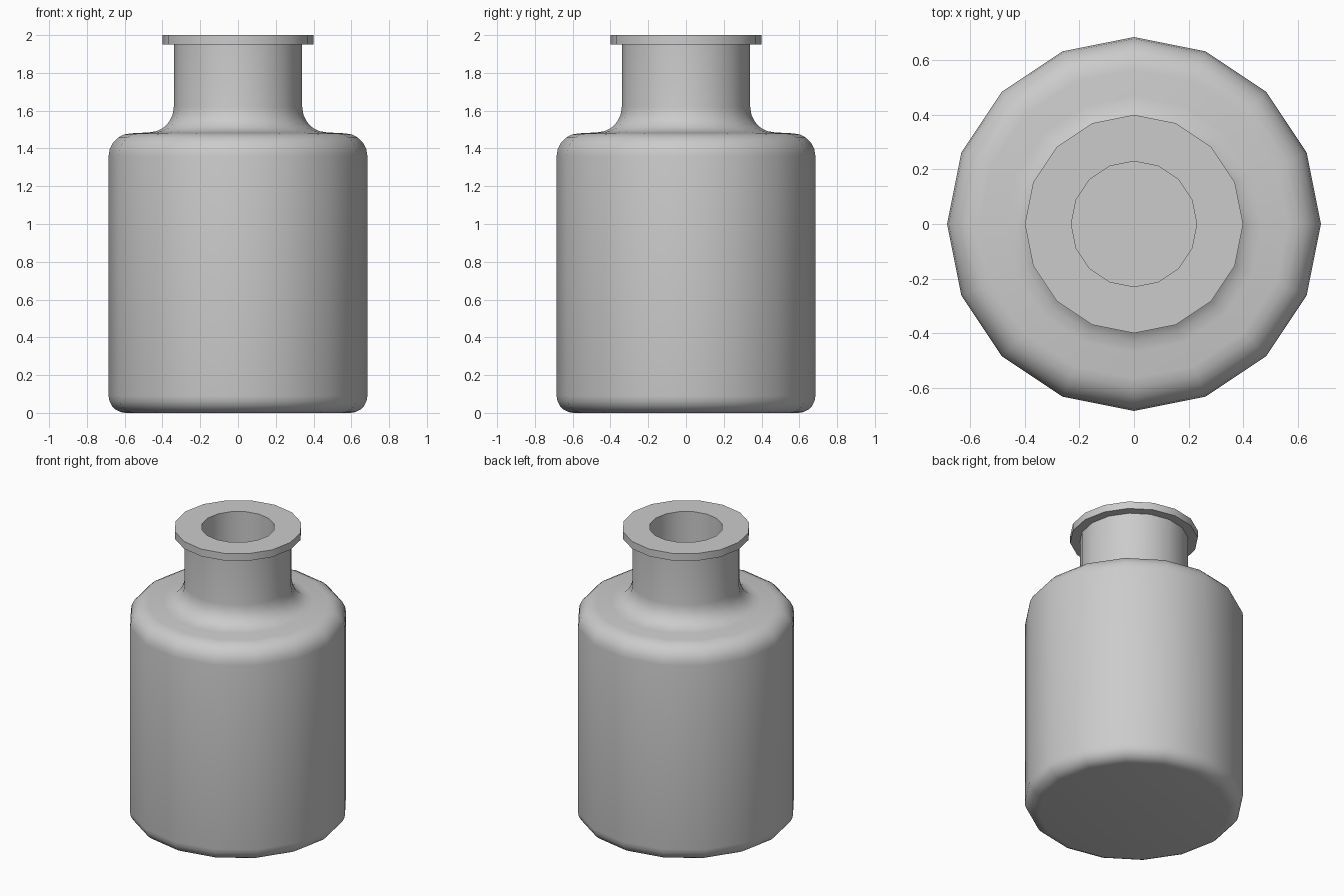
import bpy, bmesh, math

if "Cube" in bpy.data.objects:
    bpy.data.objects.remove(bpy.data.objects["Cube"])

SIDES = 16


def lathe(name, profile, angle):
    """Revolve an (r, z) profile around z and cap both ends."""
    bm = bmesh.new()
    rings = []
    for r, z in profile:
        rings.append([bm.verts.new((r * math.cos(2 * math.pi * i / SIDES),
                                    r * math.sin(2 * math.pi * i / SIDES), z))
                      for i in range(SIDES)])
    for a, b in zip(rings, rings[1:]):
        for i in range(SIDES):
            j = (i + 1) % SIDES
            bm.faces.new((a[i], a[j], b[j], b[i]))
    bm.faces.new(rings[0][::-1])
    bm.faces.new(rings[-1])
    bmesh.ops.recalc_face_normals(bm, faces=bm.faces)
    mesh = bpy.data.meshes.new(name)
    bm.to_mesh(mesh)
    bm.free()
    obj = bpy.data.objects.new(name, mesh)
    bpy.context.collection.objects.link(obj)
    bpy.ops.object.select_all(action='DESELECT')
    obj.select_set(True)
    bpy.context.view_layer.objects.active = obj
    bpy.ops.object.shade_smooth_by_angle(angle=math.radians(angle))
    return obj


def arc(cr, cz, rr, rz, start, end, steps):
    """Elliptical arc in the (r, z) plane, angles in degrees."""
    pts = []
    for i in range(steps + 1):
        t = math.radians(start + (end - start) * i / steps)
        pts.append((cr + rr * math.cos(t), cz + rz * math.sin(t)))
    return pts


profile = (
    arc(0.595, 0.09, 0.09, 0.09, -90, 0, 5)            # rounded base
    + arc(0.565, 1.36, 0.12, 0.12, 0, 90, 5)           # rounded shoulder
    + arc(0.47, 1.62, 0.13, 0.135, -90, -180, 5)       # fillet into the neck
    + [(0.34, 1.95), (0.40, 1.95), (0.40, 2.0),        # flat lip
       (0.23, 2.0), (0.23, 1.40)]                      # mouth
)
lathe("bottle", profile, 30)
